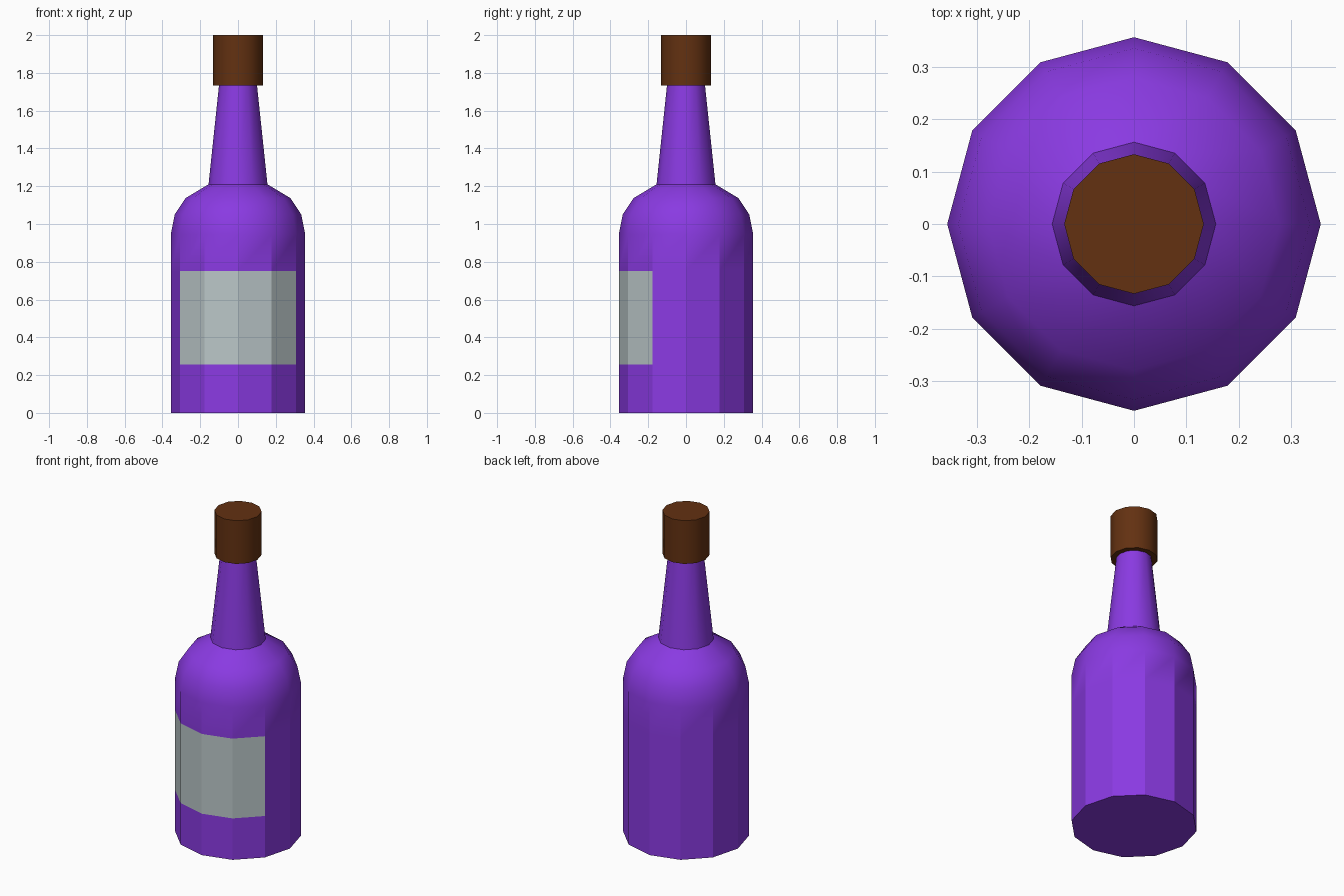
import bpy, bmesh, math

if "Cube" in bpy.data.objects:
    bpy.data.objects.remove(bpy.data.objects["Cube"])

SIDES = 12


def srgb(r, g, b):
    def lin(c):
        c /= 255
        return c / 12.92 if c <= 0.04045 else ((c + 0.055) / 1.055) ** 2.4
    return (lin(r), lin(g), lin(b), 1)


def material(name, rgb):
    m = bpy.data.materials.new(name)
    m.diffuse_color = srgb(*rgb)
    m.use_nodes = True
    m.node_tree.nodes["Principled BSDF"].inputs["Base Color"].default_value = m.diffuse_color
    return m


def lathe(name, profile, mats, angle, rule=None):
    """Turn a (radius, height) profile into a closed twelve-sided solid."""
    bm = bmesh.new()
    rings = []
    for r, z in profile:
        rings.append([bm.verts.new((r * math.cos(2 * math.pi * i / SIDES),
                                    r * math.sin(2 * math.pi * i / SIDES), z))
                      for i in range(SIDES)])
    for a, b in zip(rings, rings[1:]):
        for i in range(SIDES):
            j = (i + 1) % SIDES
            bm.faces.new((a[i], a[j], b[j], b[i]))
    bm.faces.new(rings[0][::-1])
    bm.faces.new(rings[-1])
    bm.normal_update()
    if rule:
        for f in bm.faces:
            f.material_index = rule(f)
    me = bpy.data.meshes.new(name)
    bm.to_mesh(me)
    bm.free()
    for m in mats:
        me.materials.append(m)
    ob = bpy.data.objects.new(name, me)
    bpy.context.collection.objects.link(ob)
    bpy.ops.object.select_all(action='DESELECT')
    ob.select_set(True)
    bpy.context.view_layer.objects.active = ob
    bpy.ops.object.shade_smooth_by_angle(angle=math.radians(angle))
    return ob


purple = material("purple glass", (138, 58, 226))
grey = material("label grey", (186, 198, 200))
brown = material("cork brown", (99, 49, 17))

LABEL_LOW, LABEL_HIGH = 0.257, 0.752


# Label covers the four front panels between the two label heights
def label_rule(f):
    c = f.calc_center_median()
    return int(LABEL_LOW < c.z < LABEL_HIGH and f.normal.y < -0.5)


# Bottle body with shoulder and label
lathe("bottle_body",
      [(0.356, 0), (0.356, LABEL_LOW), (0.356, LABEL_HIGH), (0.356, 0.945),
       (0.335, 1.05), (0.278, 1.137), (0.156, 1.21)],
      [purple, grey], 29.9, label_rule)

# Tapered neck
lathe("neck", [(0.156, 1.21), (0.1, 1.74)], [purple], 30)

# Stopper
lathe("stopper", [(0.133, 1.732), (0.133, 2.0)], [brown], 31)
